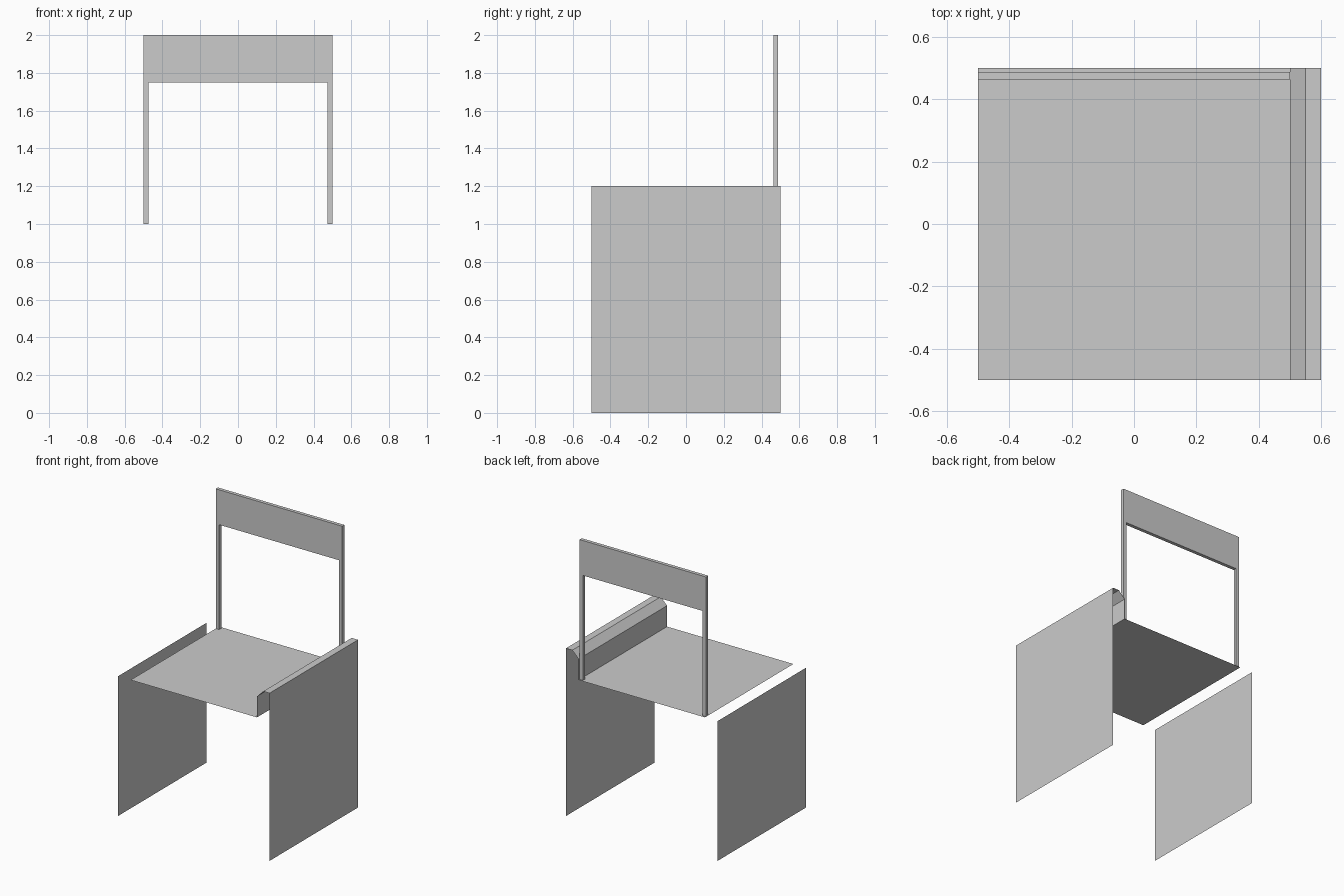
import bpy

if "Cube" in bpy.data.objects:
    bpy.data.objects.remove(bpy.data.objects["Cube"])


def make_object(name, verts, faces):
    mesh = bpy.data.meshes.new(name)
    mesh.from_pydata(verts, [], faces)
    mesh.update()
    obj = bpy.data.objects.new(name, mesh)
    bpy.context.collection.objects.link(obj)
    return obj


def sheet(name, profile, y0=-0.5, y1=0.5):
    """Extrude an open x/z profile along y into a thin sheet."""
    n = len(profile)
    verts = [(x, y, z) for y in (y0, y1) for x, z in profile]
    faces = [(i, i + 1, i + 1 + n, i + n) for i in range(n - 1)]
    return make_object(name, verts, faces)


def box(name, lo, hi):
    bpy.ops.mesh.primitive_cube_add(size=1, location=[(a + b) / 2 for a, b in zip(lo, hi)])
    obj = bpy.context.object
    obj.name = name
    obj.scale = [b - a for a, b in zip(lo, hi)]
    bpy.ops.object.transform_apply(location=False, rotation=False, scale=True)
    return obj


# Flat seat and the shorter left side panel
sheet("seat", [(-0.5, 1.0), (0.5, 1.0)])
sheet("left_side_panel", [(-0.6, 0.0), (-0.6, 1.0)])

# Right side: inner lip, chamfer, arm top and outer panel in one folded sheet
sheet("right_arm_panel", [(0.5, 1.0), (0.5, 1.15), (0.55, 1.2), (0.6, 1.2), (0.6, 0.0)])

# Backrest and its two posts
Y0, Y1, W = 0.463, 0.488, 0.026
box("backrest", (-0.5, Y0, 1.75), (0.5, Y1, 2.0))
for side, x in (("left", -0.5), ("right", 0.5 - W)):
    box(side + "_back_post", (x, Y0, 1.0), (x + W, Y1, 1.75))
